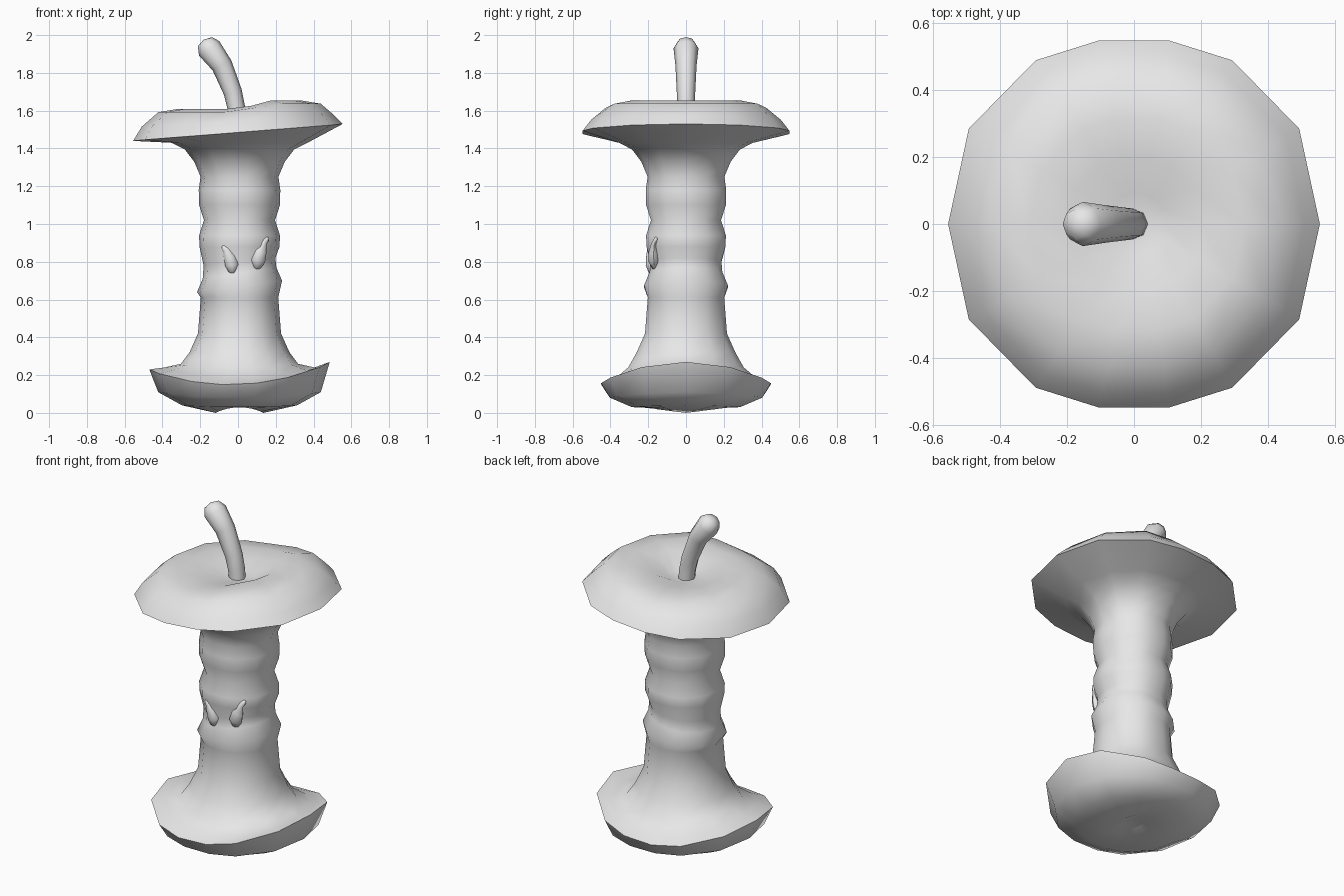
import bpy, bmesh
from math import sin, cos, pi, radians
from mathutils import Vector

cube = bpy.data.objects.get("Cube")
if cube:
    bpy.data.objects.remove(cube)

grey = bpy.data.materials.new("pale_grey")
grey.use_nodes = True
grey.diffuse_color = (0.8, 0.8, 0.8, 1)
grey.node_tree.nodes["Principled BSDF"].inputs["Base Color"].default_value = (0.8, 0.8, 0.8, 1)


def skin(name, rings, start, end, sharp):
    """Bridge a list of point rings and close both ends with a fan."""
    bm = bmesh.new()
    loops = [[bm.verts.new(p) for p in ring] for ring in rings]
    n = len(loops[0])
    for a, b in zip(loops, loops[1:]):
        for i in range(n):
            j = (i + 1) % n
            bm.faces.new((a[i], a[j], b[j], b[i]))
    for loop, tip in ((loops[0], start), (loops[-1], end)):
        v = bm.verts.new(tip)
        for i in range(n):
            bm.faces.new((loop[i], loop[(i + 1) % n], v))
    bmesh.ops.recalc_face_normals(bm, faces=bm.faces[:])
    mesh = bpy.data.meshes.new(name)
    bm.to_mesh(mesh)
    bm.free()
    mesh.materials.append(grey)
    obj = bpy.data.objects.new(name, mesh)
    bpy.context.collection.objects.link(obj)
    bpy.ops.object.select_all(action='DESELECT')
    obj.select_set(True)
    bpy.context.view_layer.objects.active = obj
    bpy.ops.object.shade_smooth_by_angle(angle=radians(sharp))
    return obj


def tube(name, path, start, end, sides, depth=1.0):
    """Tapered tube along (x, y, z, radius) points lying in an upright plane."""
    pts = [Vector(p[:3]) for p in path]
    rings = []
    for k, p in enumerate(path):
        d = pts[min(k + 1, len(pts) - 1)] - pts[max(k - 1, 0)]
        across = Vector((d.z, 0, -d.x)).normalized()
        out = d.cross(across).normalized() * depth
        rings.append([pts[k] + p[3] * (across * cos(t) + out * sin(t))
                      for t in (2 * pi * i / sides for i in range(sides))])
    return skin(name, rings, start, end, 50)


# Column directions of the fruit, mirrored front to back
half = [0, 30, 59, 79, 101, 121, 150]
angles = [radians(a) for a in half + [a + 180 for a in half]]

# Core rings from the underside up: radius, height, sideways tilt, left/right lift
core = [
    (0.05, 0.04, 0, 0), (0.12, 0.03, 0, -0.03), (0.29, 0.03, 0, 0.01),
    (0.41, 0.08, 0, 0.03), (0.455, 0.15, 0.02, 0.10),
    (0.38, 0.18, 0, 0.06), (0.31, 0.24, 0, 0.02), (0.265, 0.32, 0, 0), (0.22, 0.42, 0, 0),
    (0.205, 0.61, 0, 0), (0.225, 0.67, 0.03, 0), (0.195, 0.74, 0.03, 0), (0.19, 0.80, 0.02, 0),
    (0.212, 0.88, 0, 0), (0.214, 0.94, 0, 0), (0.188, 1.02, 0, 0),
    (0.214, 1.10, 0, 0), (0.216, 1.18, 0, 0), (0.206, 1.25, 0, 0),
    (0.24, 1.33, 0, 0), (0.29, 1.395, 0, 0), (0.36, 1.43, 0, 0),
    (0.555, 1.485, 0.045, 0), (0.51, 1.545, 0.03, 0), (0.43, 1.592, 0, 0),
    (0.32, 1.61, 0, 0), (0.20, 1.60, 0, 0), (0.09, 1.58, 0, 0),
]
rings = []
for r, z, tilt, lift in core:
    ring = []
    for t in angles:
        c = cos(t)
        rr = r * (1 + 0.035 * sin(2 * t) ** 2)
        x = rr * c
        h = z + tilt * c + lift * c * c
        if z < 0.2:                      # base is a little wider sideways
            x *= 1.05
        if z > 1.59:                     # raised shoulder on one side
            h += 0.045 * min(1, max(0, (x - 0.02) / 0.12))
        ring.append((x + (0.008 if r < 0.5 else 0), rr * sin(t), h))
    rings.append(ring)
skin("apple_core", rings, (0, 0, 0.04), (0, 0, 1.565), 55)

# Bent stem with a rounded tip
tube("stem", [(-0.003, 0, 1.55, 0.046), (-0.01, 0, 1.62, 0.047), (-0.028, 0, 1.70, 0.049),
              (-0.085, 0, 1.84, 0.056), (-0.153, 0, 1.93, 0.066), (-0.176, 0, 1.965, 0.044)],
     (0, 0, 1.55), (-0.183, 0, 1.975), 8)

# Teardrop eyes: bulb at the bottom, curved tip going up and outward
eyes = {
    "right_eye": [(-0.031, -0.185, 0.745, 0.018), (-0.032, -0.187, 0.782, 0.035),
                  (-0.045, -0.188, 0.825, 0.031), (-0.062, -0.192, 0.863, 0.019),
                  (-0.079, -0.192, 0.881, 0.010)],
    "left_eye": [(0.098, -0.165, 0.767, 0.020), (0.104, -0.170, 0.805, 0.040),
                 (0.118, -0.172, 0.853, 0.034), (0.135, -0.168, 0.900, 0.019),
                 (0.157, -0.158, 0.925, 0.011)],
}
for name, path in eyes.items():
    first, last = Vector(path[0][:3]), Vector(path[-1][:3])
    tube(name, path, first - Vector((0, 0, 0.01)), last + Vector((0.005 if last.x > 0 else -0.005, 0, 0.004)),
         8, 0.75)
